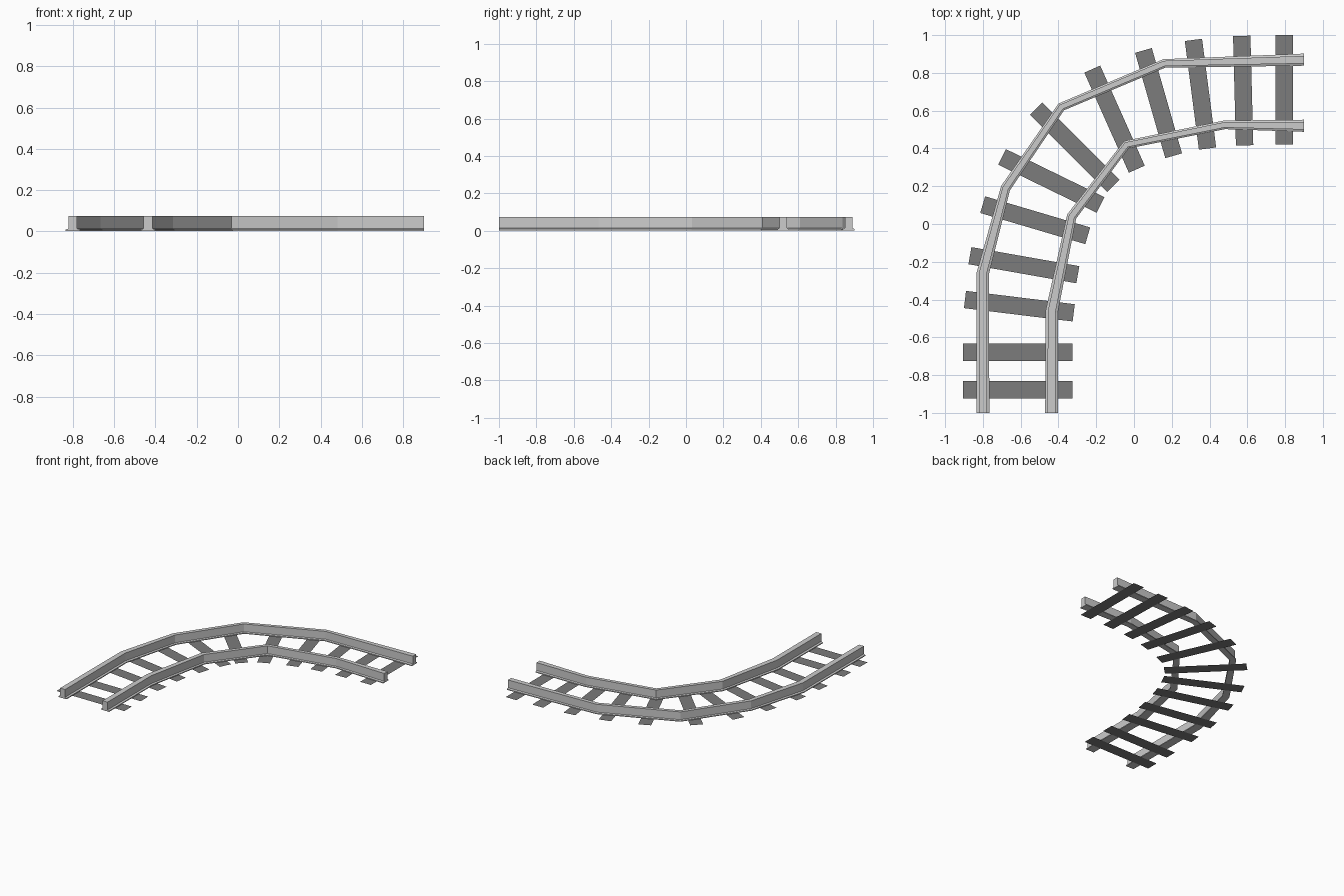
import bpy, math
from mathutils import Vector

if "Cube" in bpy.data.objects:
    bpy.data.objects.remove(bpy.data.objects["Cube"])

def make(name, verts, faces):
    me = bpy.data.meshes.new(name)
    me.from_pydata(verts, [], faces)
    me.update()
    ob = bpy.data.objects.new(name, me)
    bpy.context.collection.objects.link(ob)
    return ob

# rail cross-section (fraction of half width, height): foot flange and upright body
HALF = [(1, 0.002), (1, 0.009), (0.62, 0.014), (0.62, 0.074)]
PROFILE = HALF + [(-x, z) for x, z in reversed(HALF)]

def rail(name, path):
    """Sweep the rail profile along (x, y, width) points."""
    pts = [Vector(p[:2]) for p in path]
    n, verts, faces = len(PROFILE), [], []
    for i, p in enumerate(pts):
        a = (p - pts[i - 1]).normalized() if i else Vector((0, 0))
        b = (pts[i + 1] - p).normalized() if i < len(pts) - 1 else Vector((0, 0))
        t = (a + b).normalized()
        side = Vector((t.y, -t.x)) * path[i][2] / 2
        verts += [(p.x + side.x * u, p.y + side.y * u, z) for u, z in PROFILE]
    for i in range(len(pts) - 1):
        for k in range(n):
            j = (k + 1) % n
            faces.append((i * n + k, i * n + j, (i + 1) * n + j, (i + 1) * n + k)[::-1])
    faces.append(tuple(range(n)))
    faces.append(tuple(range(len(verts) - n, len(verts)))[::-1])
    return make(name, verts, faces)

# the two low-poly curved rails
rails = [
    rail("outer_rail", [(-0.80, -1, .068), (-0.80, -0.26, .066), (-0.68, 0.19, .052),
                        (-0.385, 0.62, .046), (0.16, 0.85, .046), (0.90, 0.87, .064)]),
    rail("inner_rail", [(-0.436, -1, .068), (-0.436, -0.465, .066), (-0.33, 0.04, .052),
                        (-0.04, 0.42, .046), (0.48, 0.525, .046), (0.90, 0.52, .064)]),
]
import bmesh
for r in rails:
    bm = bmesh.new()
    bm.from_mesh(r.data)
    bmesh.ops.recalc_face_normals(bm, faces=bm.faces)
    bm.to_mesh(r.data)
    bm.free()

# flat sleepers: centre x, y and angle in degrees
dark = bpy.data.materials.new("dark_sleeper")
dark.diffuse_color = (0.2, 0.2, 0.2, 1)
dark.use_nodes = True
dark.node_tree.nodes["Principled BSDF"].inputs["Base Color"].default_value = dark.diffuse_color
SLEEPERS = [(-.615, -.878, 0), (-.615, -.678, 0), (-.607, -.435, -7), (-.583, -.218, -10),
            (-.523, .02, -16.5), (-.438, .228, -26), (-.314, .406, -45), (-.103, .555, -66),
            (.13, .64, -74), (.352, .687, -82.6), (.578, .706, -88.5), (.795, .711, -90)]
L, W = 0.29, 0.046
for i, (x, y, ang) in enumerate(SLEEPERS):
    s = make(f"sleeper_{i + 1}", [(-L, -W, 0), (L, -W, 0), (L, W, 0), (-L, W, 0)], [(0, 1, 2, 3)])
    s.location = (x, y, 0)
    s.rotation_euler.z = math.radians(ang)
    s.data.materials.append(dark)
